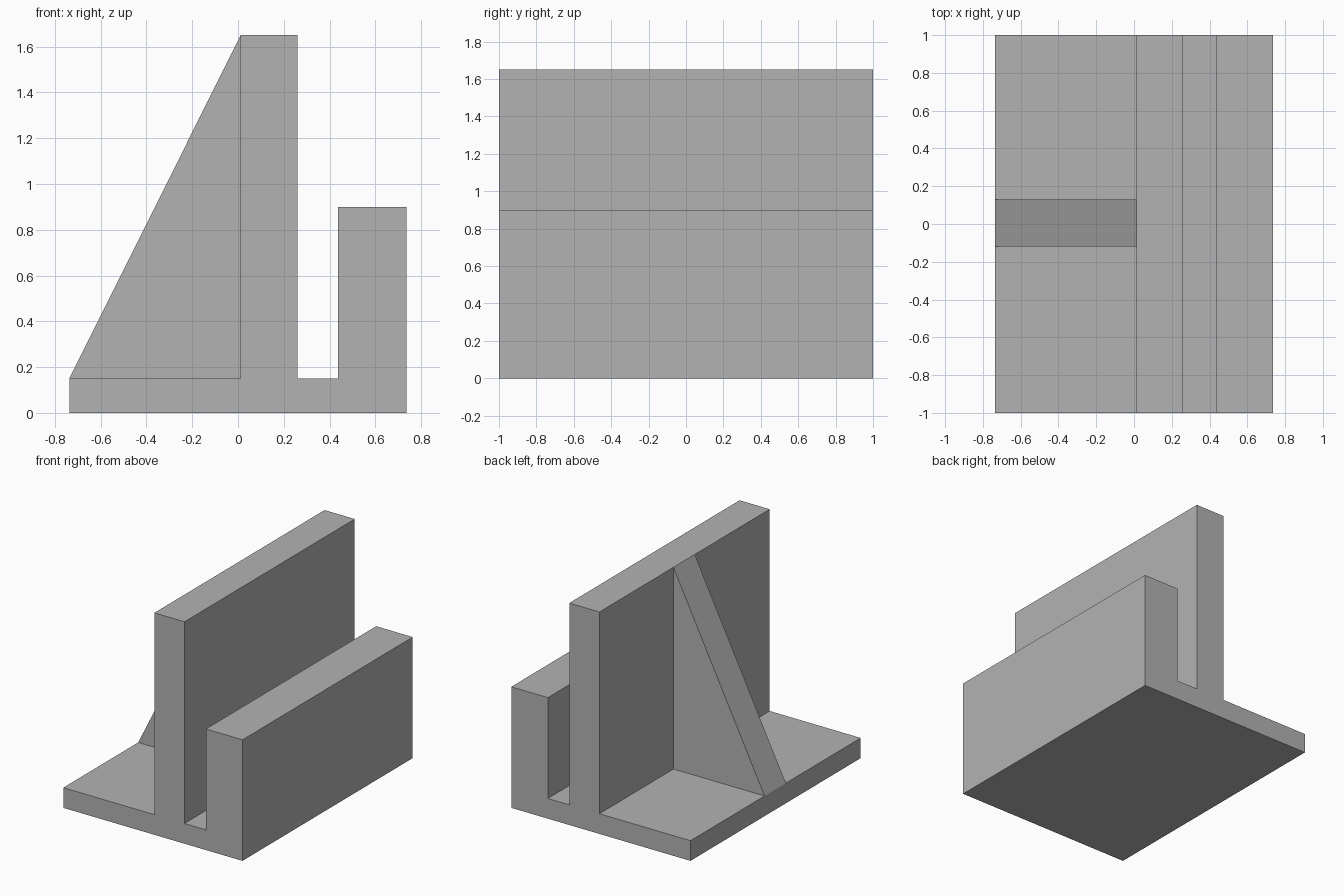
import bpy
import bmesh

if "Cube" in bpy.data.objects:
    bpy.data.objects.remove(bpy.data.objects["Cube"])

# Single plain grey
grey = bpy.data.materials.new("plain grey")
grey.diffuse_color = (0.45, 0.45, 0.45, 1.0)
grey.use_nodes = True
grey.node_tree.nodes["Principled BSDF"].inputs["Base Color"].default_value = grey.diffuse_color


def extrude_profile(name, profile, y0, y1):
    """Extrude an (x, z) outline along y into a closed solid."""
    bm = bmesh.new()
    face = bm.faces.new([bm.verts.new((x, y0, z)) for x, z in profile])
    grown = bmesh.ops.extrude_face_region(bm, geom=[face])["geom"]
    verts = [v for v in grown if isinstance(v, bmesh.types.BMVert)]
    bmesh.ops.translate(bm, verts=verts, vec=(0, y1 - y0, 0))
    bmesh.ops.recalc_face_normals(bm, faces=bm.faces)
    mesh = bpy.data.meshes.new(name)
    bm.to_mesh(mesh)
    bm.free()
    mesh.materials.append(grey)
    obj = bpy.data.objects.new(name, mesh)
    bpy.context.collection.objects.link(obj)
    return obj


LEFT, RIGHT = -0.737, 0.737      # base ends
BASE, TALL, LOW = 0.15, 1.65, 0.90   # heights
WALL_L, WALL_R, LOW_L = 0.012, 0.26, 0.436

# Base plate with the tall wall and the low wall in one section
extrude_profile("channel_body", [
    (LEFT, 0), (RIGHT, 0), (RIGHT, LOW), (LOW_L, LOW), (LOW_L, BASE),
    (WALL_R, BASE), (WALL_R, TALL), (WALL_L, TALL), (WALL_L, BASE), (LEFT, BASE),
], -1.0, 1.0)

# Triangular rib bracing the tall wall
extrude_profile("bracing_rib", [
    (LEFT, BASE), (WALL_L, BASE), (WALL_L, TALL),
], -0.12, 0.13)
